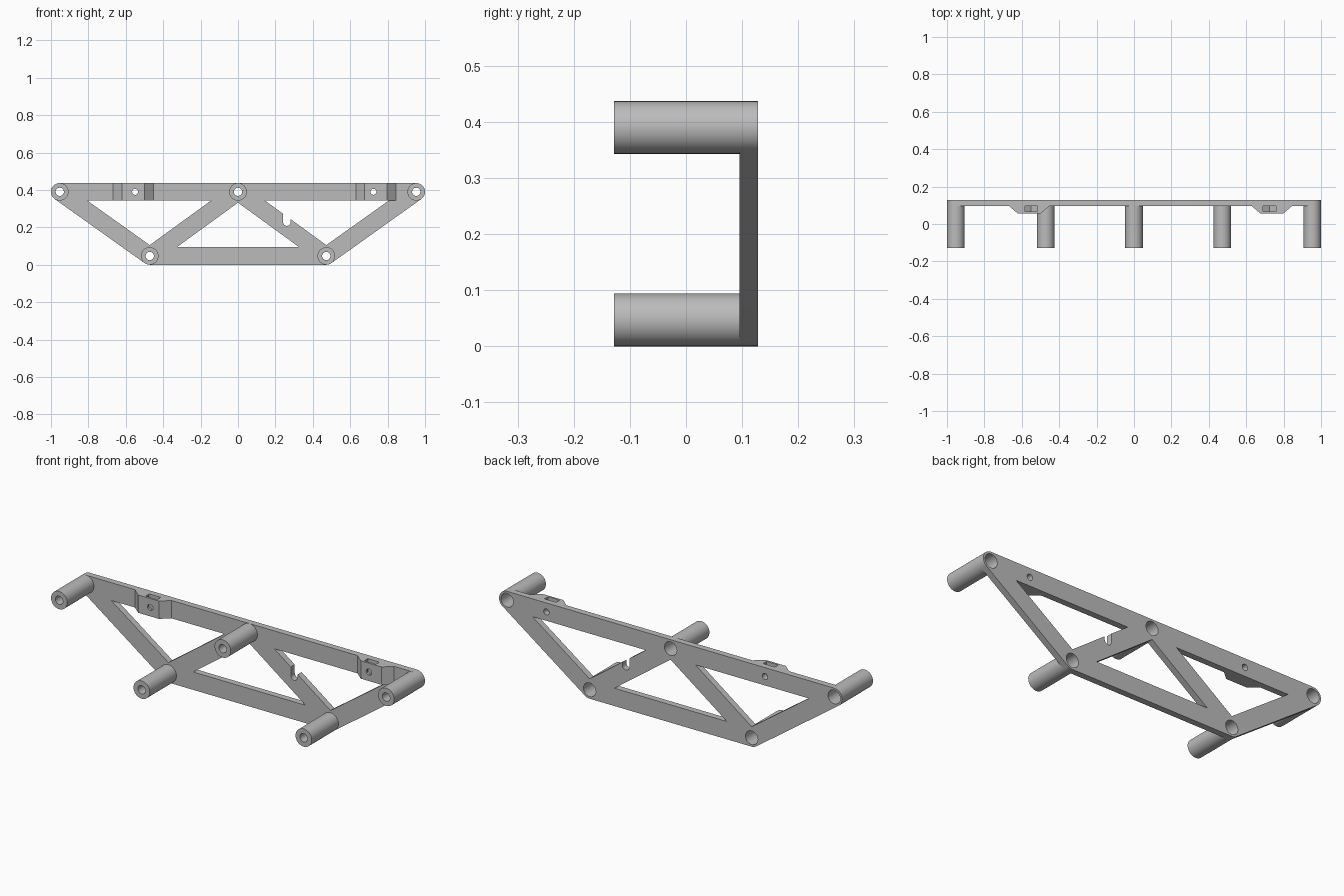
import bpy, bmesh, math
from mathutils import Matrix

cube = bpy.data.objects.get("Cube")
if cube:
    bpy.data.objects.remove(cube, do_unlink=True)

grey = bpy.data.materials.new("light grey")
grey.use_nodes = True
grey.diffuse_color = (0.5, 0.5, 0.5, 1)
grey.node_tree.nodes["Principled BSDF"].inputs["Base Color"].default_value = (0.5, 0.5, 0.5, 1)

R = 0.047                     # post radius, half the bar width
LOW, HIGH = R, 0.39           # heights of the post axes
FRONT, PLATE, BACK = -0.128, 0.095, 0.128
TOPS, BOTTOMS = (-0.953, 0, 0.953), (-0.472, 0.472)
BORE, SCREW = 0.036, 0.016
MOUNTS = {"right": (-0.56, -0.55), "left": (0.737, 0.724)}   # centre, screw x


def arc(cx, cz, r, start, end, n):
    angles = [math.radians(start + (end - start) * i / n) for i in range(n + 1)]
    return [(cx + r * math.cos(a), cz + r * math.sin(a)) for a in angles]


def circle(cx, cz, r, n=32):
    return arc(cx, cz, r, 0, 360, n)[:-1]


def link(name, mesh):
    obj = bpy.data.objects.new(name, mesh)
    bpy.context.collection.objects.link(obj)
    mesh.materials.clear()
    mesh.materials.append(grey)
    return obj


def smooth(obj):
    bpy.ops.object.select_all(action="DESELECT")
    obj.select_set(True)
    bpy.context.view_layer.objects.active = obj
    bpy.ops.object.shade_smooth_by_angle(angle=math.radians(30))


def plate(name, loops, y0, y1):
    """Flat x-z shape with holes, extruded from y0 to y1."""
    curve = bpy.data.curves.new(name, "CURVE")
    curve.dimensions, curve.fill_mode = "2D", "BOTH"
    curve.extrude = (y1 - y0) / 2
    for loop in loops:
        spline = curve.splines.new("POLY")
        spline.points.add(len(loop) - 1)
        for point, (x, z) in zip(spline.points, loop):
            point.co = (x, z, 0, 1)
        spline.use_cyclic_u = True
    temp = bpy.data.objects.new(name + "_outline", curve)
    bpy.context.collection.objects.link(temp)
    bpy.context.view_layer.update()
    mesh = bpy.data.meshes.new_from_object(temp.evaluated_get(bpy.context.evaluated_depsgraph_get()))
    bpy.data.objects.remove(temp, do_unlink=True)
    mesh.transform(Matrix.Translation((0, (y0 + y1) / 2, 0)) @ Matrix.Rotation(math.pi / 2, 4, "X"))
    bm = bmesh.new()
    bm.from_mesh(mesh)
    bmesh.ops.remove_doubles(bm, verts=bm.verts, dist=1e-5)
    bmesh.ops.recalc_face_normals(bm, faces=bm.faces)
    bm.to_mesh(mesh)
    bm.free()
    obj = link(name, mesh)
    smooth(obj)
    return obj


def post(name, x, z):
    """Turned post: narrow hole at the front, wide bore from the back."""
    step = FRONT + 0.06
    end = PLATE + 0.01
    profile = [(SCREW + 0.006, FRONT), (R, FRONT), (R, end), (BORE, end),
               (BORE, step), (SCREW + 0.006, step)]
    bm = bmesh.new()
    verts = [bm.verts.new((x + r, y, z)) for r, y in profile]
    edges = [bm.edges.new((verts[i], verts[(i + 1) % len(verts)])) for i in range(len(verts))]
    bmesh.ops.spin(bm, geom=verts + edges, cent=(x, 0, z), axis=(0, 1, 0),
                   angle=math.tau, steps=40)
    bmesh.ops.remove_doubles(bm, verts=bm.verts, dist=1e-5)
    bmesh.ops.recalc_face_normals(bm, faces=bm.faces)
    mesh = bpy.data.meshes.new(name)
    bm.to_mesh(mesh)
    bm.free()
    smooth(link(name, mesh))


def mount(name, cx, sx):
    """Chamfered block with a screw hole and a nut pocket open at the top."""
    z0, z1, y0 = HIGH - R, HIGH + R, 0.055
    outline = [(cx - 0.107, PLATE), (cx - 0.06, y0), (cx + 0.06, y0), (cx + 0.107, PLATE)]
    bm = bmesh.new()
    base = bm.faces.new([bm.verts.new((x, y, z0)) for x, y in outline])
    top = bmesh.ops.extrude_face_region(bm, geom=[base])["geom"]
    bmesh.ops.translate(bm, vec=(0, 0, z1 - z0),
                        verts=[g for g in top if isinstance(g, bmesh.types.BMVert)])
    bmesh.ops.recalc_face_normals(bm, faces=bm.faces)
    mesh = bpy.data.meshes.new(name)
    bm.to_mesh(mesh)
    bm.free()
    body = link(name, mesh)
    w = 0.034
    pocket = [(sx, HIGH - 0.039), (sx + w, HIGH - 0.02), (sx + w, z1 + 0.02),
              (sx - w, z1 + 0.02), (sx - w, HIGH - 0.02)]
    cutters = [plate("pocket_cutter", [pocket], 0.066, PLATE + 0.01),
               plate("screw_cutter", [circle(sx, HIGH, SCREW)], y0 - 0.02, PLATE + 0.02)]
    for cutter in cutters:
        cutter.hide_render = True
        mod = body.modifiers.new("cut", "BOOLEAN")
        mod.operation, mod.solver, mod.object = "DIFFERENCE", "EXACT", cutter
    bpy.context.view_layer.update()
    cut = bpy.data.meshes.new_from_object(body.evaluated_get(bpy.context.evaluated_depsgraph_get()))
    body.modifiers.clear()
    body.data = cut
    for cutter in cutters:
        bpy.data.objects.remove(cutter, do_unlink=True)
    smooth(body)


# Frame outline: bars wrapped around the outer posts
slope = math.degrees(math.atan2(HIGH - LOW, TOPS[2] - BOTTOMS[1]))
outer = (arc(TOPS[2], HIGH, R, slope - 90, 90, 16) + arc(TOPS[0], HIGH, R, 90, 270 - slope, 16)
         + arc(BOTTOMS[0], LOW, R, 270 - slope, 270, 6) + arc(BOTTOMS[1], LOW, R, 270, 270 + slope, 6))

# Triangular windows between the bars
rise = (HIGH - LOW) / BOTTOMS[1]
lift = R * math.hypot(1, rise)
top_z, low_z = HIGH - R, LOW + R
in_x = (HIGH + lift - top_z) / rise
out_x = BOTTOMS[1] + (top_z - LOW - lift) / ((HIGH - LOW) / (TOPS[2] - BOTTOMS[1]))
mid_x = (HIGH - lift - low_z) / rise
left_window = [(in_x, top_z), (out_x, top_z), (BOTTOMS[1], LOW + lift)]
right_window = [(-x, z) for x, z in left_window]
middle_window = [(0, HIGH - lift), (-mid_x, low_z), (mid_x, low_z)]

# Rounded notch in the left inner diagonal
nx, nr = 0.261, 0.02
edge = lambda x: (x, HIGH + lift - rise * x)
left_window += [edge(nx + nr)] + arc(nx, 0.228, nr, 0, -180, 12) + [edge(nx - nr)]

holes = [circle(x, HIGH, BORE, 40) for x in TOPS] + [circle(x, LOW, BORE, 40) for x in BOTTOMS]
holes += [circle(sx, HIGH, SCREW) for _, sx in MOUNTS.values()]
plate("truss_frame", [outer, left_window, right_window, middle_window] + holes, PLATE, BACK)

# Posts and mounting blocks
for side, x in zip(("right", "centre", "left"), TOPS):
    post("top_post_" + side, x, HIGH)
for side, x in zip(("right", "left"), BOTTOMS):
    post("bottom_post_" + side, x, LOW)
for side, (cx, sx) in MOUNTS.items():
    mount("mount_" + side, cx, sx)
